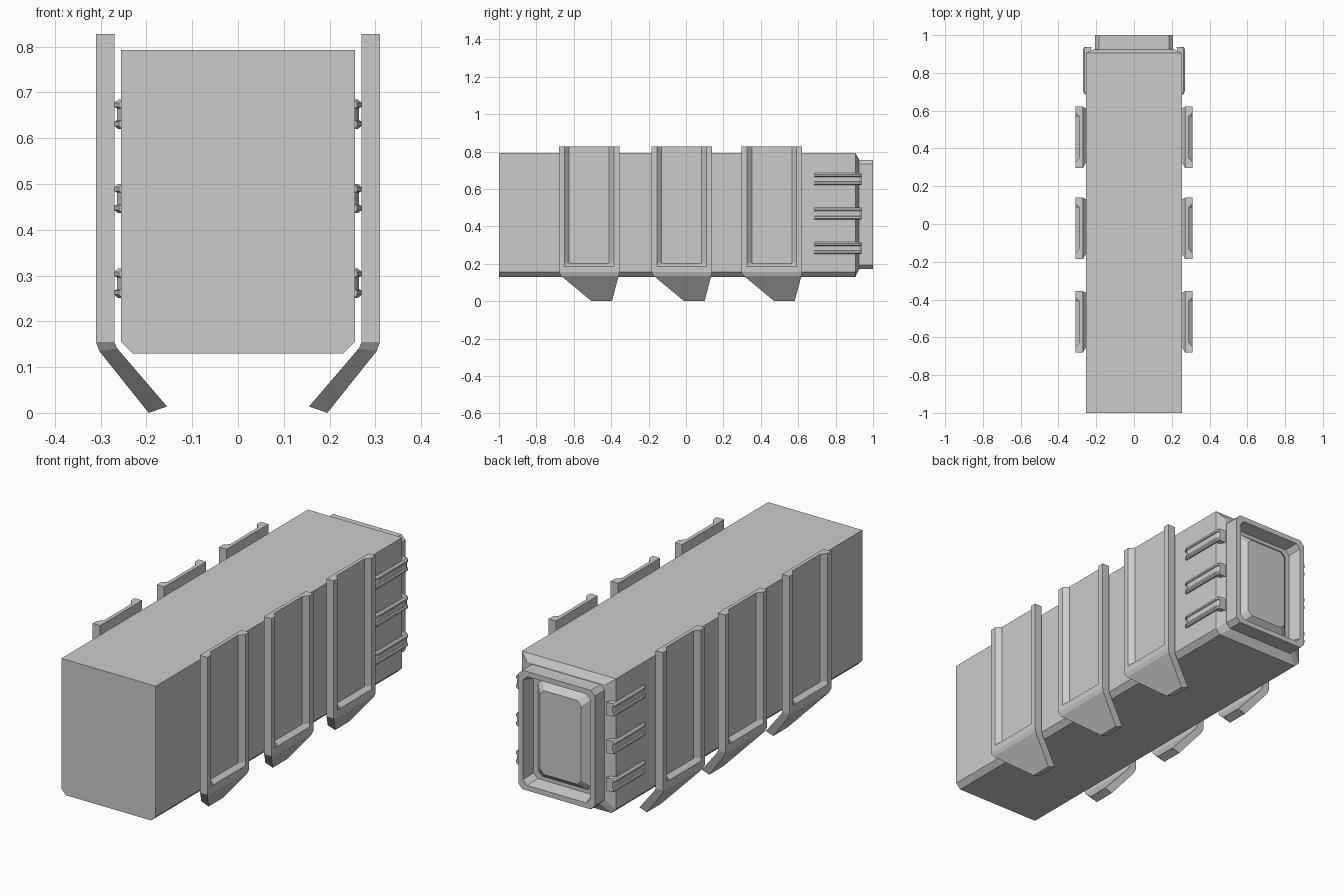
import bpy, bmesh

if "Cube" in bpy.data.objects:
    bpy.data.objects.remove(bpy.data.objects["Cube"])


def loft(name, rings, mirror=False):
    """Skin a stack of equal-length point rings and cap both ends."""
    bm = bmesh.new()
    loops = [[bm.verts.new(p) for p in ring] for ring in rings]
    n = len(loops[0])
    for a, b in zip(loops, loops[1:]):
        for i in range(n):
            j = (i + 1) % n
            bm.faces.new((a[i], a[j], b[j], b[i]))
    bm.faces.new(loops[0][::-1])
    bm.faces.new(loops[-1])
    bmesh.ops.recalc_face_normals(bm, faces=bm.faces)
    mesh = bpy.data.meshes.new(name)
    bm.to_mesh(mesh)
    bm.free()
    obj = bpy.data.objects.new(name, mesh)
    bpy.context.collection.objects.link(obj)
    if mirror:
        obj.modifiers.new("mirror", 'MIRROR')
    return obj


# Main body: box with chamfered bottom edges and a tapered back end
def body_ring(y, hx, z0, z1, c=0.025):
    return [(hx, y, z1), (hx, y, z0 + c), (hx - c, y, z0),
            (c - hx, y, z0), (-hx, y, z0 + c), (-hx, y, z1)]


loft("main_body", [body_ring(-1, 0.255, 0.13, 0.793),
                   body_ring(0.905, 0.255, 0.13, 0.793),
                   body_ring(0.925, 0.212, 0.168, 0.76)])


# End cap: frame, recess and raised centre panel
def cap_ring(y, hx, hz, c=0.022, zc=0.463):
    pts = [(hx, hz - c), (hx - c, hz), (c - hx, hz), (-hx, hz - c),
           (-hx, c - hz), (c - hx, -hz), (hx - c, -hz), (hx, c - hz)]
    return [(x, y, zc + z) for x, z in pts]


loft("end_cap", [cap_ring(0.92, 0.207, 0.291),
                 cap_ring(1.0, 0.207, 0.291),
                 cap_ring(1.0, 0.182, 0.266),
                 cap_ring(0.935, 0.170, 0.254),
                 cap_ring(0.935, 0.145, 0.236),
                 cap_ring(0.97, 0.112, 0.205)])


# Side panels: open-topped recessed plate with a bent, tapering lower flap
def panel_ring(xi, zi, xo, zo, y0, y1, depth=0.0):
    xf = xo - depth
    return [(xi, y0, zi), (xo, y0, zo), (xo, y0 + 0.03, zo),
            (xf, y0 + 0.055, zo), (xf, y1 - 0.055, zo),
            (xo, y1 - 0.03, zo), (xo, y1, zo), (xi, y1, zi)]


for k, y in enumerate((-0.68, -0.185, 0.297)):
    e = y + 0.324
    loft(f"side_panel_{k + 1}",
         [panel_ring(0.27, 0.827, 0.31, 0.827, y, e, 0.022),
          panel_ring(0.27, 0.202, 0.31, 0.202, y, e, 0.022),
          panel_ring(0.27, 0.185, 0.31, 0.185, y, e),
          panel_ring(0.27, 0.155, 0.31, 0.155, y, e),
          panel_ring(0.264, 0.141, 0.303, 0.135, y + 0.012, e - 0.004),
          panel_ring(0.155, 0.014, 0.195, 0.0, y + 0.175, e - 0.04)],
         mirror=True)


# Side ribs: double rails with a groove, near the back end
def rib_ring(y, zc, shift):
    pts = [(0.23, -0.032), (0.262, -0.032), (0.270, -0.025), (0.270, -0.016),
           (0.264, -0.013), (0.264, 0.013), (0.270, 0.016), (0.270, 0.025),
           (0.262, 0.032), (0.23, 0.032)]
    return [(x - shift, y, zc + z) for x, z in pts]


for k, z in enumerate((0.283, 0.468, 0.652)):
    loft(f"side_rib_{k + 1}",
         [rib_ring(0.685, z, 0.01), rib_ring(0.705, z, 0.0),
          rib_ring(0.925, z, 0.0), rib_ring(0.937, z, 0.006)],
         mirror=True)
